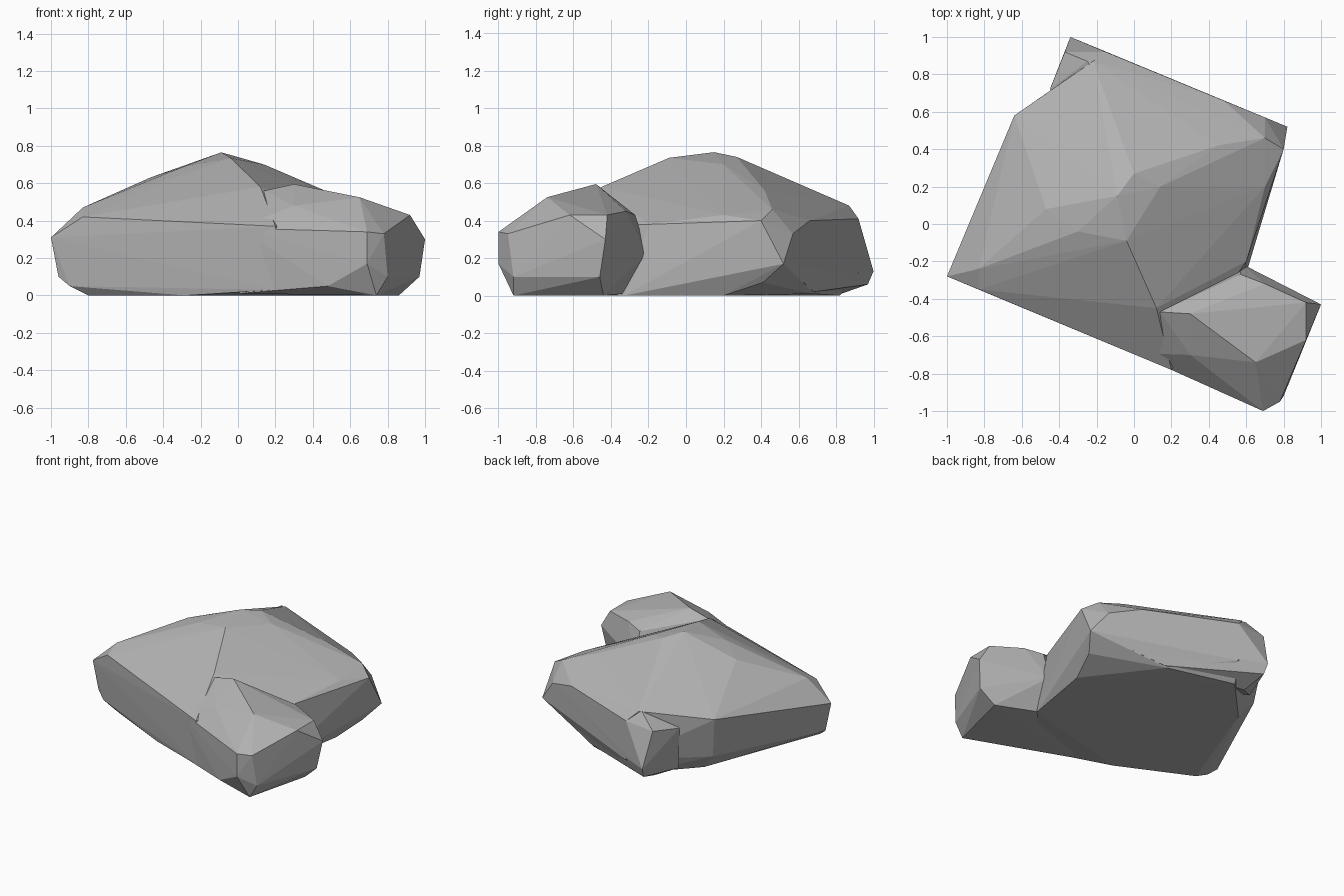
import bpy
import bmesh

cube = bpy.data.objects.get("Cube")
if cube:
    bpy.data.objects.remove(cube, do_unlink=True)

# Single stone colour
stone = bpy.data.materials.new("stone_grey")
stone.use_nodes = True
GREY = (0.45, 0.45, 0.45, 1)
stone.diffuse_color = GREY
bsdf = stone.node_tree.nodes["Principled BSDF"]
bsdf.inputs["Base Color"].default_value = GREY
bsdf.inputs["Roughness"].default_value = 0.9


def boulder(name, corners):
    """Chiselled convex block spanning the given corner points."""
    bm = bmesh.new()
    for c in corners:
        bm.verts.new(c)
    hull = bmesh.ops.convex_hull(bm, input=bm.verts)
    loose = {v for v in hull["geom_interior"] + hull["geom_unused"]
             if isinstance(v, bmesh.types.BMVert) and v.is_valid}
    bmesh.ops.delete(bm, geom=list(loose), context="VERTS")
    bmesh.ops.recalc_face_normals(bm, faces=bm.faces)
    mesh = bpy.data.meshes.new(name)
    bm.to_mesh(mesh)
    bm.free()
    mesh.materials.append(stone)
    ob = bpy.data.objects.new(name, mesh)
    bpy.context.collection.objects.link(ob)
    return ob


# Main mass: peak, front slope, left shoulder, back wall and right flank
rock = boulder("rock", [
    (-.09, .15, .765), (-.04, -.09, .735), (0, .27, .74), (.14, .2, .7),
    (-.3, -.04, .685), (-.47, .08, .63), (.12, -.45, .58), (.45, .42, .56),
    (-1, -.28, .31), (-.83, -.24, .47), (-.96, -.27, .1), (-.9, -.3, .05),
    (-.8, -.3, 0), (-.28, -.55, 0), (-.83, -.35, .42), (.2, -.78, .37),
    (.2, -.76, .03), (-.64, .58, .42), (-.6, .54, .12), (-.5, .5, 0),
    (-.22, .87, .48), (-.15, .92, .41), (-.15, .92, .12), (-.2, .82, 0),
    (.48, .66, .4), (.7, .57, .33), (.7, .46, .46), (.7, .2, .43),
    (.6, -.2, .38), (.58, -.33, 0), (.57, -.22, .22), (.67, .2, 0),
    (.74, .41, .07), (.82, .52, .17), (.8, .4, .4), (.28, .68, .01),
])

# Back corner jutting past the left notch
back_corner = boulder("back_corner", [
    (-.34, 1, .13), (-.33, .97, .06), (-.3, .8, 0), (-.37, .92, .39),
    (-.15, .92, .41), (-.25, .87, .48), (-.45, .72, .36), (-.43, .7, .05),
    (.48, .66, .4), (.7, .57, .33), (.81, .52, .17), (.3, .68, .02),
    (.1, .4, .1), (.1, .4, .5),
])

# Front spur running out to the right
spur = boulder("spur", [
    (.3, -.48, .595), (.65, -.74, .525), (.68, -.82, .46), (.7, -.32, .45),
    (.57, -.27, .43), (.92, -.42, .43), (.92, -.62, .43), (1, -.43, .3),
    (.97, -.46, .1), (.86, -.44, 0), (.69, -1, .34), (.69, -1, .17),
    (.78, -.95, .33), (.8, -.92, .1), (.74, -.92, 0), (.48, -.9, .05),
    (0, -.66, .01), (0, -.69, .36), (.14, -.47, .56), (.3, -.7, .48),
    (.58, -.34, .01), (.57, -.21, .22), (.1, -.35, .02),
])

# Fuse the three masses into one solid
bpy.context.view_layer.objects.active = rock
for part in (back_corner, spur):
    mod = rock.modifiers.new("fuse", "BOOLEAN")
    mod.operation = "UNION"
    mod.solver = "EXACT"
    mod.object = part
    bpy.ops.object.modifier_apply(modifier=mod.name)
    bpy.data.objects.remove(part, do_unlink=True)

for face in rock.data.polygons:
    face.use_smooth = False
    face.material_index = 0
